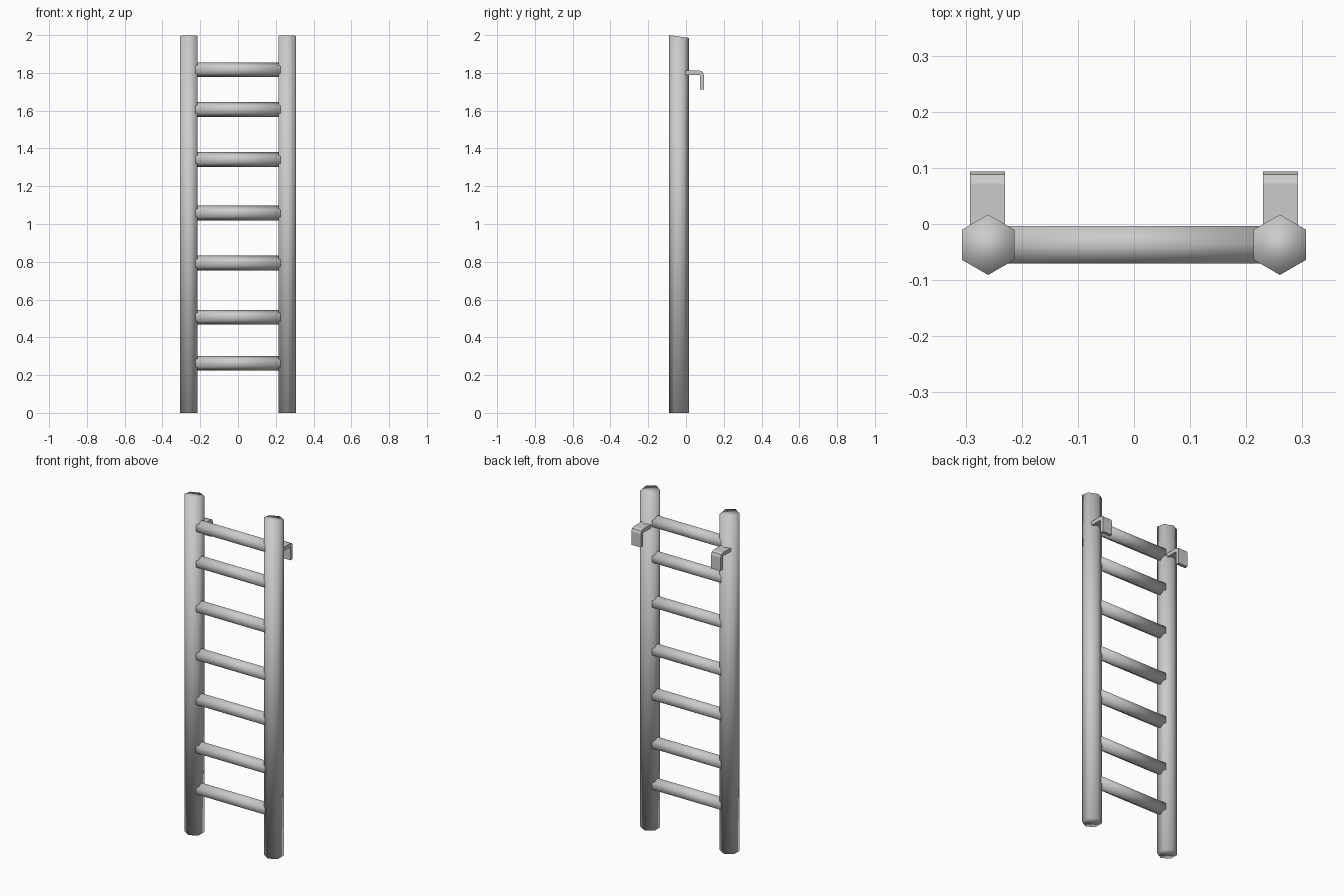
import bpy, bmesh, math

if "Cube" in bpy.data.objects:
    bpy.data.objects.remove(bpy.data.objects["Cube"])

Y_MID = -0.037  # depth of the ladder plane


def new_object(name, verts, faces, smooth):
    mesh = bpy.data.meshes.new(name)
    mesh.from_pydata(verts, [], faces)
    bm = bmesh.new()
    bm.from_mesh(mesh)
    bmesh.ops.recalc_face_normals(bm, faces=bm.faces)
    for f in bm.faces:
        f.smooth = smooth
    bm.to_mesh(mesh)
    bm.free()
    obj = bpy.data.objects.new(name, mesh)
    bpy.context.collection.objects.link(obj)
    return obj


def prism(name, start, end, smooth):
    """Join two matching outlines into a closed solid."""
    n = len(start)
    sides = [(i, (i + 1) % n, n + (i + 1) % n, n + i) for i in range(n)]
    caps = [tuple(range(n)), tuple(range(n, 2 * n))]
    return new_object(name, start + end, sides + caps, smooth)


def hexagon(radius):
    return [(radius * math.sin(i * math.pi / 3), radius * math.cos(i * math.pi / 3))
            for i in range(6)]


# Upright posts: hexagonal, tops sloping down slightly to the back
for side, x in (("left", -0.26), ("right", 0.26)):
    ring = hexagon(0.0538)
    bottom = [(x + a, Y_MID + b, 0) for a, b in ring]
    top = [(x + a, Y_MID + b, 1.9925 - 0.14 * b) for a, b in ring]
    prism(f"{side}_post", bottom, top, True)

# Rungs: hexagonal bars, unevenly spaced, ends sunk into the posts
for i, z in enumerate((0.263, 0.507, 0.793, 1.058, 1.341, 1.606, 1.817), 1):
    ring = hexagon(0.039)
    ends = [[(x, Y_MID + a, z + b) for a, b in ring] for x in (-0.235, 0.235)]
    prism(f"rung_{i}", ends[0], ends[1], True)

# Wall hooks: bent flat strips behind the posts
profile = [(-0.02, 1.812), (0.072, 1.812), (0.088, 1.806), (0.094, 1.79),
           (0.094, 1.711), (0.073, 1.711), (0.073, 1.785), (0.068, 1.79),
           (-0.02, 1.79)]
for side, x in (("left", -0.261), ("right", 0.261)):
    outlines = [[(x + w, y, z) for y, z in profile] for w in (-0.031, 0.031)]
    prism(f"{side}_hook", outlines[0], outlines[1], False)
